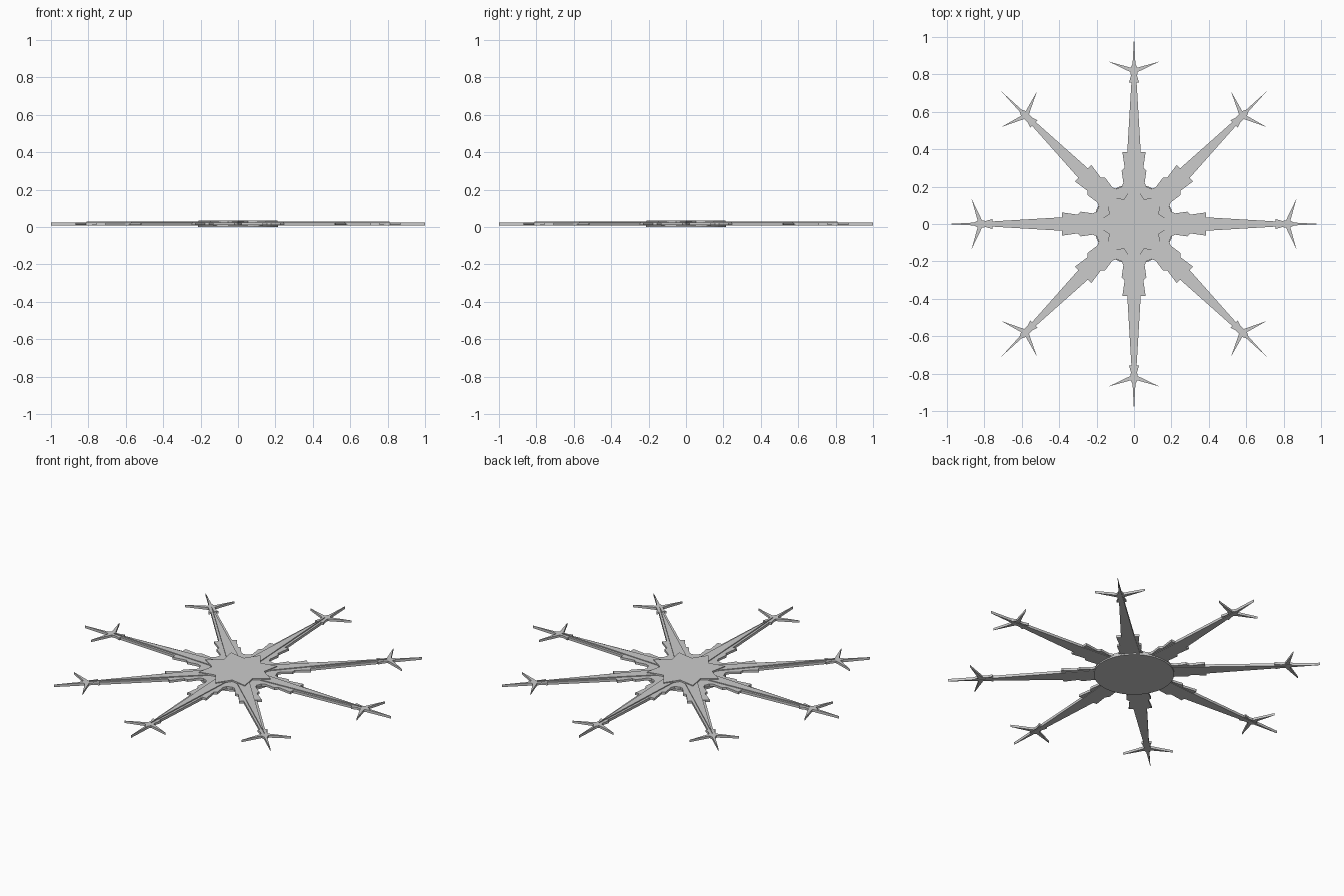
import bpy, bmesh
from math import pi, cos, sin

if "Cube" in bpy.data.objects:
    bpy.data.objects.remove(bpy.data.objects["Cube"])

N = 8


def plate(name, loops, z0, z1):
    """Extrude one or more flat outlines between two heights."""
    bm = bmesh.new()
    for pts in loops:
        face = bm.faces.new([bm.verts.new((x, y, z0)) for x, y in pts])
        ext = bmesh.ops.extrude_face_region(bm, geom=[face], use_keep_orig=True)
        top = [g for g in ext["geom"] if isinstance(g, bmesh.types.BMVert)]
        bmesh.ops.translate(bm, verts=top, vec=(0, 0, z1 - z0))
    bmesh.ops.recalc_face_normals(bm, faces=bm.faces[:])
    mesh = bpy.data.meshes.new(name)
    bm.to_mesh(mesh)
    bm.free()
    obj = bpy.data.objects.new(name, mesh)
    bpy.context.collection.objects.link(obj)
    return obj


def turn(pts, i):
    a = 2 * pi * i / N
    return [(x * cos(a) - y * sin(a), x * sin(a) + y * cos(a)) for x, y in pts]


def mirrored(half):
    """Half outline (radius, +offset) from the tip inwards -> full outline."""
    lower = [(x, -y) for x, y in reversed(half)]
    upper = [(x, y) for x, y in half]
    if half[0][1] == 0:
        upper = upper[1:]
    return lower + upper


def ring(pts):
    return [p for i in range(N) for p in turn(pts, i)]


def repeated(pts):
    return [turn(pts, i) for i in range(N)]


# round backing disc
disc = [(0.215 * cos(2 * pi * i / 48), 0.215 * sin(2 * pi * i / 48)) for i in range(48)]
plate("backing_disc", [disc], 0.0, 0.012)

# eight long tapering spikes, joined at the hub
valley = 0.147
spike = [(1.0, 0), (0.81, 0.010), (0.74, 0.015), (0.385, 0.036)]
plate("long_spikes", [ring([(valley * cos(pi / 8), -valley * sin(pi / 8))] + mirrored(spike))],
      0.008, 0.023)

# stepped collar around the root of every spike
collar = [(0.385, 0.062), (0.30, 0.050), (0.285, 0.066), (0.22, 0.057), (0.20, 0.066)]
plate("root_collar", [ring(mirrored(collar))], 0.011, 0.0245)

# barbed heads near the tips
barb = [(0.86, 0.006), (0.836, 0.018), (0.868, 0.134), (0.812, 0.018),
        (0.79, 0.017), (0.757, 0.027)]
plate("barbed_heads", repeated(mirrored(barb)), 0.011, 0.0245)

# raised ribs on the spikes
rib = [(0.81, 0), (0.16, 0.034)]
plate("raised_ribs", repeated(mirrored(rib)), 0.022, 0.029)

# central eight-pointed star
star = [(0.212, 0), (0.143 * cos(pi / 8), 0.143 * sin(pi / 8))]
plate("central_star", [ring(star)], 0.012, 0.034)
